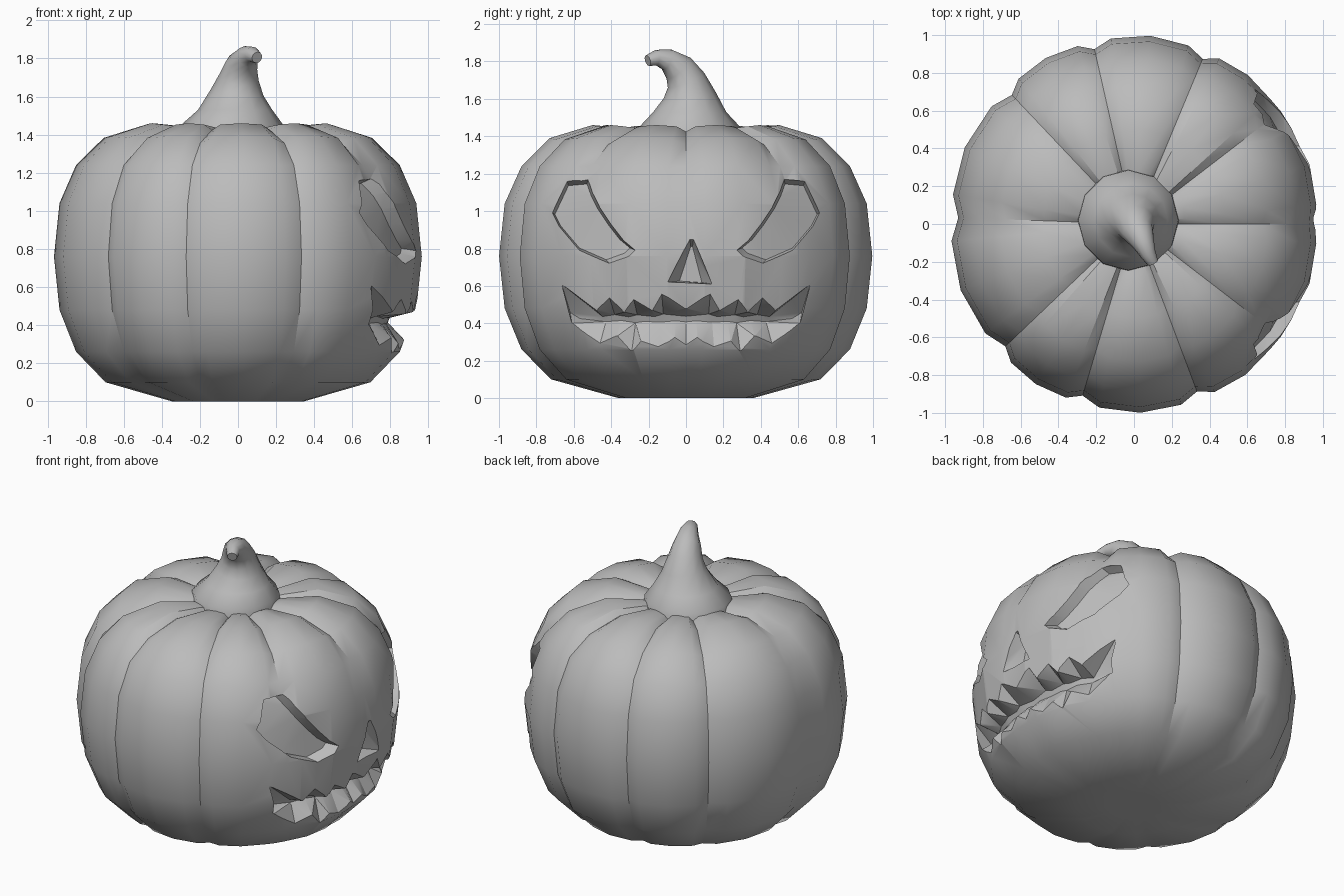
import bpy, bmesh, math
from mathutils import Vector

if "Cube" in bpy.data.objects:
    bpy.data.objects.remove(bpy.data.objects["Cube"], do_unlink=True)

grey = bpy.data.materials.new("plain_grey")
grey.use_nodes = True
grey.diffuse_color = (0.5, 0.5, 0.5, 1)
grey.node_tree.nodes["Principled BSDF"].inputs["Base Color"].default_value = grey.diffuse_color


def make_object(name, bm):
    bmesh.ops.recalc_face_normals(bm, faces=bm.faces)
    mesh = bpy.data.meshes.new(name)
    bm.to_mesh(mesh)
    bm.free()
    mesh.materials.append(grey)
    obj = bpy.data.objects.new(name, mesh)
    bpy.context.collection.objects.link(obj)
    return obj


def skin(bm, rings):
    for a, b in zip(rings, rings[1:]):
        n = len(a)
        for i in range(n):
            bm.faces.new((a[i], a[(i + 1) % n], b[(i + 1) % n], b[i]))


def smooth(obj, degrees):
    bpy.ops.object.select_all(action='DESELECT')
    obj.select_set(True)
    bpy.context.view_layer.objects.active = obj
    bpy.ops.object.shade_smooth_by_angle(angle=math.radians(degrees))


# Ribbed body: uneven lobes between grooves, swept around the profile
grooves = [0, 37, 67, 103, 134, 178, 223, 253, 291, 323, 360]
profile = [(0.15, 0), (0.36, 0), (0.72, 0.1), (0.88, 0.26), (0.97, 0.48), (1, 0.76),
           (0.97, 1.04), (0.88, 1.24), (0.73, 1.39), (0.5, 1.46), (0.28, 1.44), (0.12, 1.4)]
bm = bmesh.new()
rings = []
for r, z in profile:
    ring = []
    for start, end in zip(grooves, grooves[1:]):
        for part, depth in ((0, 1), (0.16, 0.2), (0.5, 0), (0.84, 0.2)):
            angle = math.radians(start + (end - start) * part)
            # The face side is nearly free of grooves below its brow
            if part == 0 and start in (0, 37, 323) and z < 1.2:
                depth = 0.45 if start == 0 else 0.15
            radius = r * (1 - 0.05 * depth)
            drop = 0.035 * depth if z > 1.3 else 0
            ring.append(bm.verts.new((0.98 * radius * math.cos(angle),
                                      radius * math.sin(angle), z - drop)))
    rings.append(ring)
skin(bm, rings)
bm.faces.new(rings[0])
bm.faces.new(rings[-1])
body = make_object("pumpkin_body", bm)
bpy.context.view_layer.update()


def surface_x(y, z):
    hit, point, normal, index = body.ray_cast(Vector((2, y, z)), Vector((-1, 0, 0)))
    return point.x if hit else 0.7


# Tapered cutters, each lofted between two matching chains of (y, z) points
def carve(name, chain_a, chain_b, centre, shrink, depth):
    bm = bmesh.new()
    outline = chain_a + chain_b[::-1]
    layers = [[], [], []]
    for y, z in outline:
        inner_y = centre[0] + (y - centre[0]) * shrink[0]
        inner_z = centre[1] + (z - centre[1]) * shrink[1]
        layers[0].append(bm.verts.new((1.3, y, z)))
        layers[1].append(bm.verts.new((surface_x(y, z) + 0.005, y, z)))
        layers[2].append(bm.verts.new((surface_x(inner_y, inner_z) - depth, inner_y, inner_z)))
    skin(bm, layers)
    for layer in (layers[0], layers[2]):
        for i in range(len(chain_a) - 1):
            j = len(outline) - 1 - i
            bm.faces.new((layer[i], layer[i + 1], layer[j - 1], layer[j]))
    bmesh.ops.triangulate(bm, faces=bm.faces)
    cutter = make_object(name, bm)
    cutter.hide_render = True
    return cutter


def mirrored(half):
    return [(-y, z) for y, z in half[:0:-1]] + half


outer_eye = [(0.635, 1.16), (0.715, 0.99), (0.68, 0.92), (0.57, 0.79), (0.41, 0.72), (0.3, 0.76)]
inner_eye = [(0.525, 1.17), (0.5, 1.1), (0.46, 1.02), (0.4, 0.93), (0.33, 0.84), (0.27, 0.79)]
upper_lip = [(0, 0.48), (0.13, 0.56), (0.18, 0.47), (0.28, 0.53), (0.33, 0.46),
             (0.41, 0.54), (0.48, 0.47), (0.665, 0.61)]
lower_lip = [(0, 0.28), (0.06, 0.32), (0.15, 0.27), (0.24, 0.3), (0.29, 0.25),
             (0.37, 0.33), (0.46, 0.29), (0.61, 0.4)]
cutters = [
    carve("nose_cutter", [(0.02, 0.85), (-0.1, 0.62)], [(0.04, 0.85), (0.14, 0.61)],
          (0.03, 0.65), (0.5, 0.8), 0.09),
    carve("mouth_cutter", mirrored(upper_lip), mirrored(lower_lip),
          (0, 0.43), (0.93, 0.15), 0.12)]
for side in (-1, 1):
    cutters.append(carve("eye_cutter", [(side * y, z) for y, z in outer_eye],
                         [(side * y, z) for y, z in inner_eye],
                         (side * 0.57, 0.92), (0.9, 0.9), 0.07))

bpy.context.view_layer.objects.active = body
for cutter in cutters:
    cut = body.modifiers.new(cutter.name, 'BOOLEAN')
    cut.operation = 'DIFFERENCE'
    cut.solver = 'EXACT'
    cut.object = cutter
    bpy.ops.object.modifier_apply(modifier=cut.name)
for cutter in cutters:
    bpy.data.objects.remove(cutter, do_unlink=True)
smooth(body, 32)

# Flared stem, bending over to a blunt tip
path = [(-0.03, 0.02, 1.38, 0.27), (-0.03, 0.02, 1.455, 0.265), (-0.015, 0.02, 1.53, 0.195),
        (-0.005, 0.02, 1.62, 0.14), (0.005, 0, 1.7, 0.105), (0.02, -0.04, 1.765, 0.085),
        (0.05, -0.1, 1.81, 0.06), (0.075, -0.16, 1.82, 0.042), (0.1, -0.205, 1.805, 0.03)]
bm = bmesh.new()
rings = []
for i, (x, y, z, r) in enumerate(path):
    before, after = path[max(i - 1, 0)], path[min(i + 1, len(path) - 1)]
    along = Vector(after[:3]) - Vector(before[:3])
    if i < 3:
        along = Vector((0, 0, 1))
    turn = Vector((0, 0, 1)).rotation_difference(along)
    ring = []
    for k in range(12):
        a = math.tau * k / 12
        offset = turn @ Vector((r * math.cos(a), r * math.sin(a), 0))
        ring.append(bm.verts.new(Vector((x, y, z)) + offset))
    rings.append(ring)
skin(bm, rings)
bm.faces.new(rings[0])
bm.faces.new(rings[-1])
smooth(make_object("stem", bm), 50)
